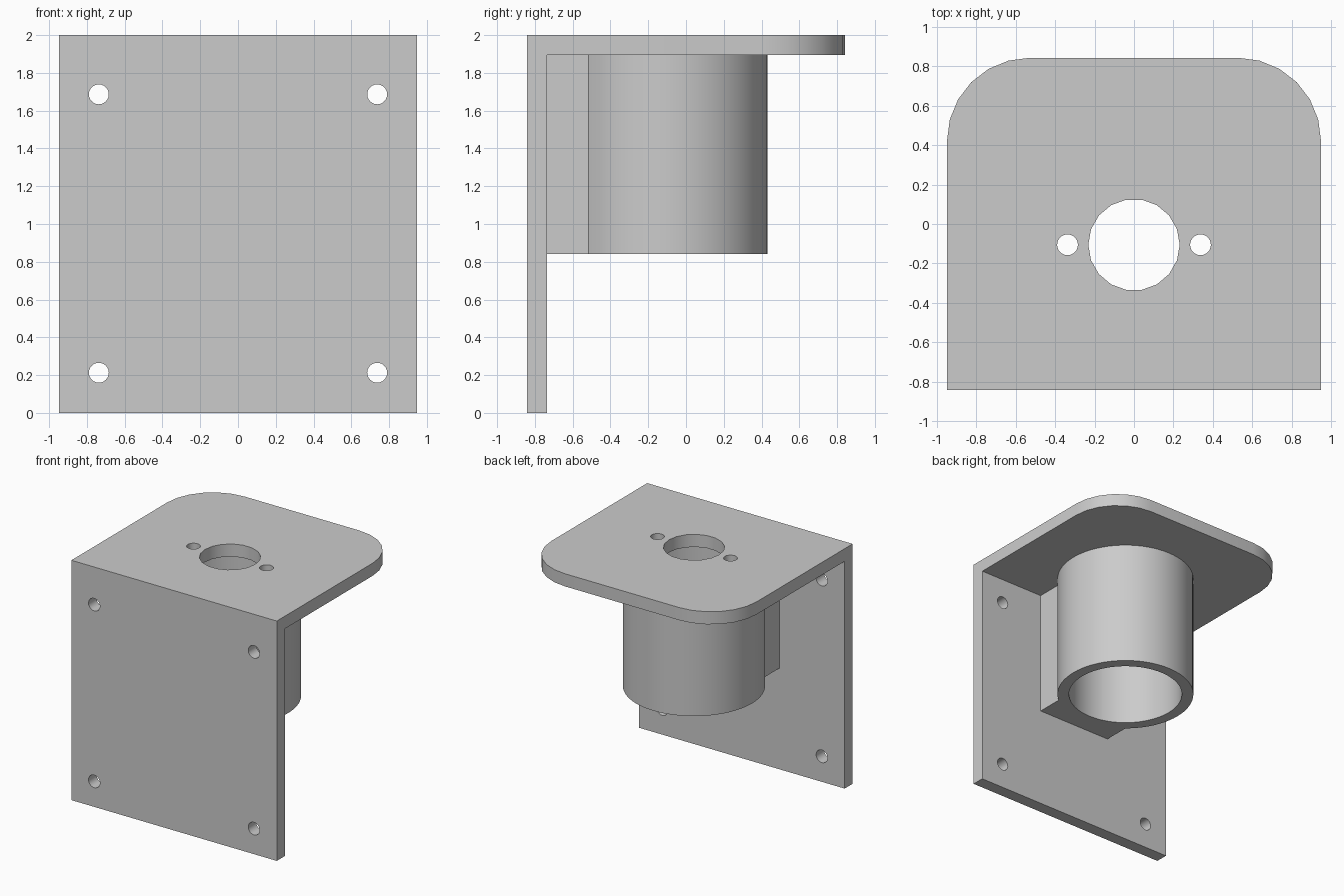
import bpy, bmesh
from math import pi, cos, sin
from mathutils import Matrix

cube = bpy.data.objects.get("Cube")
if cube:
    bpy.data.objects.remove(cube, do_unlink=True)

MM = 2 / 95                      # the bracket is 95 units tall
HALF_W, HALF_D, TOP = 45 * MM, 40 * MM, 2.0
THICK = 5 * MM
AXIS_Y = -5 * MM                 # tube centre line
TUBE_BOTTOM = 40 * MM
SHELF_Z = TOP - THICK

grey = bpy.data.materials.new("plain grey")
grey.use_nodes = True
GREY = (0.6, 0.6, 0.6, 1)
grey.diffuse_color = GREY
grey.node_tree.nodes["Principled BSDF"].inputs["Base Color"].default_value = GREY


def prism(name, outline, z0, z1):
    """Solid made by raising a flat outline from z0 to z1."""
    bm = bmesh.new()
    face = bm.faces.new([bm.verts.new((x, y, z0)) for x, y in outline])
    raised = bmesh.ops.extrude_face_region(bm, geom=[face])["geom"]
    verts = [v for v in raised if isinstance(v, bmesh.types.BMVert)]
    bmesh.ops.translate(bm, verts=verts, vec=(0, 0, z1 - z0))
    bmesh.ops.recalc_face_normals(bm, faces=bm.faces)
    mesh = bpy.data.meshes.new(name)
    bm.to_mesh(mesh)
    bm.free()
    mesh.materials.append(grey)
    obj = bpy.data.objects.new(name, mesh)
    bpy.context.collection.objects.link(obj)
    return obj


def arc(x, y, r, sides, start=0, sweep=2 * pi):
    full = sweep > 6
    return [(x + r * cos(start + sweep * i / sides), y + r * sin(start + sweep * i / sides))
            for i in range(sides if full else sides + 1)]


def box(x, y0, y1):
    return [(-x, y0), (x, y0), (x, y1), (-x, y1)]


def combine(target, other, operation):
    """Apply a boolean and discard the second solid."""
    bpy.context.view_layer.objects.active = target
    mod = target.modifiers.new(operation, "BOOLEAN")
    mod.operation, mod.object, mod.solver = operation, other, "EXACT"
    bpy.ops.object.modifier_apply(modifier=mod.name)
    bpy.data.objects.remove(other, do_unlink=True)


def smooth(obj):
    bpy.ops.object.select_all(action="DESELECT")
    obj.select_set(True)
    bpy.context.view_layer.objects.active = obj
    bpy.ops.object.shade_smooth_by_angle(angle=pi / 7)


# L-shaped bracket: upright plate plus shelf with two rounded back corners
bracket = prism("mounting_bracket", box(HALF_W, -HALF_D, -HALF_D + THICK), 0, TOP)
R = 20 * MM
shelf_outline = ([(-HALF_W, -HALF_D), (HALF_W, -HALF_D)]
                 + arc(HALF_W - R, HALF_D - R, R, 6, 0, pi / 2)
                 + arc(R - HALF_W, HALF_D - R, R, 6, pi / 2, pi / 2))
combine(bracket, prism("shelf", shelf_outline, SHELF_Z, TOP), "UNION")

# Shelf holes: one large opening between two small screw holes
for x, r, sides in ((0, 11, 18), (-16, 2.5, 24), (16, 2.5, 24)):
    hole = prism("shelf_hole", arc(x * MM, AXIS_Y, r * MM, sides), SHELF_Z - 0.1, TOP + 0.1)
    combine(bracket, hole, "DIFFERENCE")

# Four screw holes through the upright plate
for x in (-35, 35):
    for z in (10, 80):
        hole = prism("plate_hole", arc(0, 0, 2.5 * MM, 24), -0.1, 0.1)
        hole.data.transform(Matrix.Translation((x * MM, -HALF_D + THICK / 2, (z + 0.1) * MM))
                            @ Matrix.Rotation(pi / 2, 4, "X"))
        combine(bracket, hole, "DIFFERENCE")
smooth(bracket)

# Socket tube hanging under the shelf, joined to the plate by a web block
tube = prism("socket_tube", arc(0, AXIS_Y, 25.5 * MM, 72), TUBE_BOTTOM, SHELF_Z)
web = prism("web", box(16.4 * MM, -HALF_D + THICK, AXIS_Y), TUBE_BOTTOM, SHELF_Z)
combine(tube, web, "UNION")
bore = prism("bore", arc(0, AXIS_Y, 21.2 * MM, 72), TUBE_BOTTOM - 0.1, SHELF_Z + 0.1)
combine(tube, bore, "DIFFERENCE")
smooth(tube)
